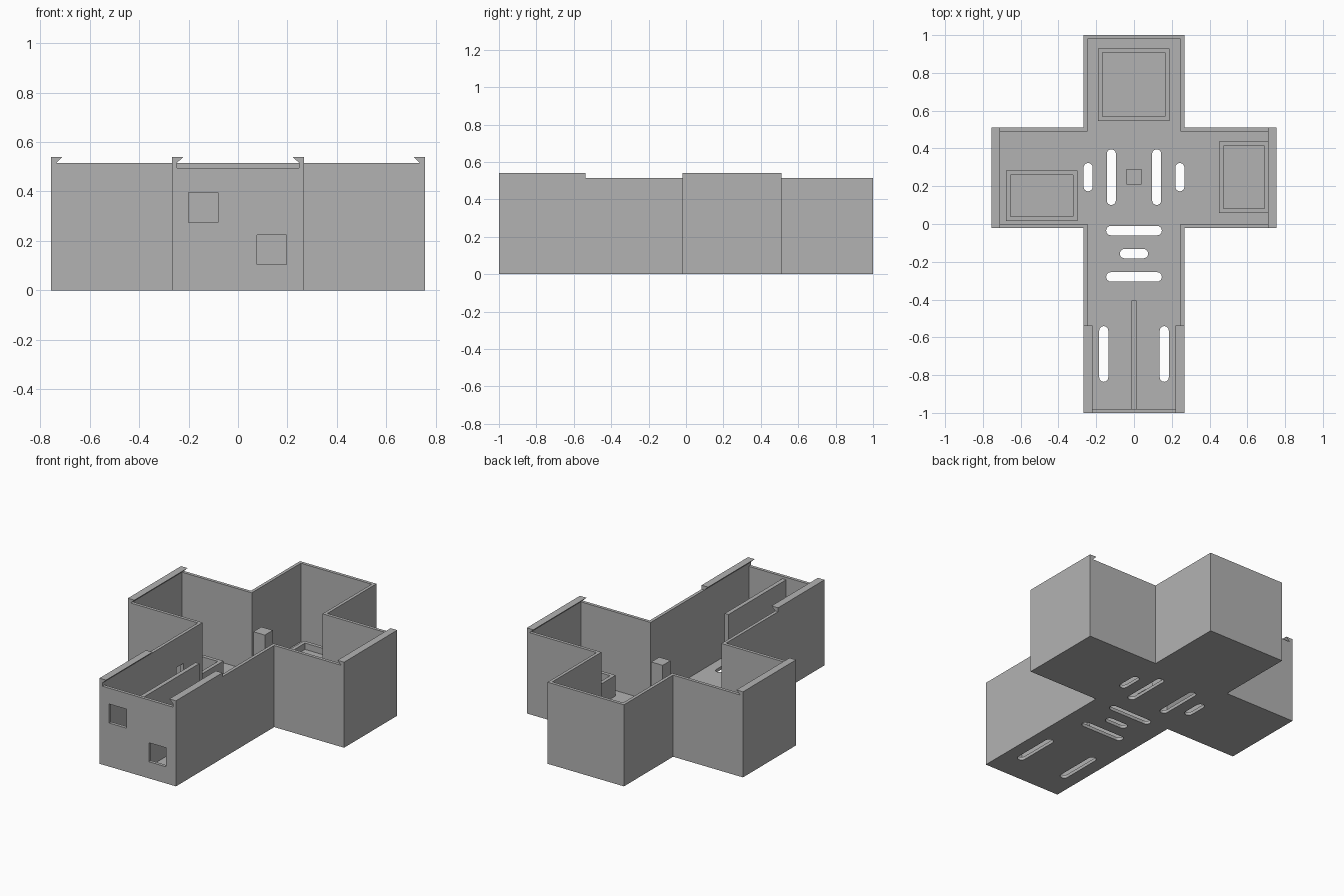
import bpy
import bmesh
from math import cos, sin, pi
from mathutils import Vector

if "Cube" in bpy.data.objects:
    bpy.data.objects.remove(bpy.data.objects["Cube"], do_unlink=True)

GREY = (0.45, 0.45, 0.45, 1.0)
grey = bpy.data.materials.new("plain_grey")
grey.use_nodes = True
grey.diffuse_color = GREY
grey.node_tree.nodes["Principled BSDF"].inputs["Base Color"].default_value = GREY

T = 0.02            # wall and floor thickness
WALL = 0.515        # wall height
RAIL = 0.54         # rail top height
STEM, ARM = 0.267, 0.755
ARM_Y = (-0.02, 0.51)


def prism(name, points, direction):
    """Extrude a flat polygon along a direction into a closed solid."""
    bm = bmesh.new()
    face = bm.faces.new([bm.verts.new(p) for p in points])
    ext = bmesh.ops.extrude_face_region(bm, geom=[face])
    moved = [v for v in ext["geom"] if isinstance(v, bmesh.types.BMVert)]
    bmesh.ops.translate(bm, verts=moved, vec=Vector(direction))
    bmesh.ops.recalc_face_normals(bm, faces=bm.faces)
    mesh = bpy.data.meshes.new(name)
    bm.to_mesh(mesh)
    bm.free()
    mesh.materials.append(grey)
    obj = bpy.data.objects.new(name, mesh)
    bpy.context.collection.objects.link(obj)
    return obj


def box(name, x, y, z):
    base = [(x[0], y[0], z[0]), (x[1], y[0], z[0]), (x[1], y[1], z[0]), (x[0], y[1], z[0])]
    return prism(name, base, (0, 0, z[1] - z[0]))


def cross(name, inset, z0, z1):
    s, a, e = STEM - inset, ARM - inset, 1 - inset
    lo, hi = ARM_Y[0] + inset, ARM_Y[1] - inset
    half = [(s, -e), (s, lo), (a, lo), (a, hi), (s, hi), (s, e)]
    outline = half + [(-x, y) for x, y in reversed(half)]
    return prism(name, [(x, y, z0) for x, y in outline], (0, 0, z1 - z0))


def pill(cx, cy, length, width, along_x):
    r, d = width / 2, length / 2 - width / 2
    pts = []
    for end in (1, -1):
        for i in range(9):
            a = -pi / 2 + pi * i / 8
            u, v = end * (d + r * cos(a)), end * r * sin(a)
            pts.append((cx + u, cy + v, -0.05) if along_x else (cx - v, cy + u, -0.05))
    return prism("slot_cutter", pts, (0, 0, 0.1))


def cut(target, cutter):
    mod = target.modifiers.new("cut", "BOOLEAN")
    mod.operation = "DIFFERENCE"
    mod.solver = "EXACT"
    mod.object = cutter
    bpy.context.view_layer.objects.active = target
    bpy.ops.object.modifier_apply(modifier=mod.name)
    bpy.data.objects.remove(cutter, do_unlink=True)


# Cross-shaped tray
tray = cross("cross_tray", 0, 0, WALL)
cut(tray, cross("cavity_cutter", T, T, 0.7))

# Lowered front lip, front windows and small side hole
cut(tray, box("lip_cutter", (T - STEM, STEM - T), (-1.1, -0.96), (0.495, 0.7)))
for x, z in ((-0.14, 0.335), (0.137, 0.165)):
    cut(tray, box("window_cutter", (x - 0.06, x + 0.06), (-1.1, -0.95), (z - 0.06, z + 0.06)))
cut(tray, box("side_hole_cutter", (-0.3, -0.2), (-0.26, -0.19), (0.26, 0.33)))

# Rounded floor slots
for side in (-1, 1):
    for x, y, length in ((0.243, 0.248, 0.15), (0.12, 0.248, 0.295), (0.16, -0.688, 0.295)):
        cut(tray, pill(side * x, y, length, 0.048, False))
for y, length in ((-0.035, 0.295), (-0.157, 0.15), (-0.28, 0.295)):
    cut(tray, pill(0, y, length, 0.05, True))

# Undercut rails along the wall tops
for side, word in ((-1, "right"), (1, "left")):
    for part, outer, y0, y1 in (("stem", STEM, -1, -0.537), ("arm", ARM, *ARM_Y)):
        profile = [(outer, WALL), (outer, RAIL), (outer - 0.046, RAIL), (outer - T, WALL)]
        prism(f"{word}_{part}_rail", [(side * x, y0, z) for x, z in profile], (0, y1 - y0, 0))

# Open rectangular frames on the floor
for name, x, y, top in (("back_frame", (-0.19, 0.187), (0.545, 0.93), 0.06),
                        ("left_frame", (0.45, 0.715), (0.058, 0.437), 0.15),
                        ("right_frame", (-0.678, -0.30), (0.017, 0.283), 0.15)):
    frame = box(name, x, y, (T, top))
    w = 0.023
    cut(frame, box("frame_cutter", (x[0] + w, x[1] - w), (y[0] + w, y[1] - w), (0, 0.3)))

# Centre post and front divider
box("centre_post", (-0.04, 0.04), (0.21, 0.29), (T, 0.432))
box("front_divider", (-0.013, 0.013), (-0.98, -0.405), (T, 0.48))
